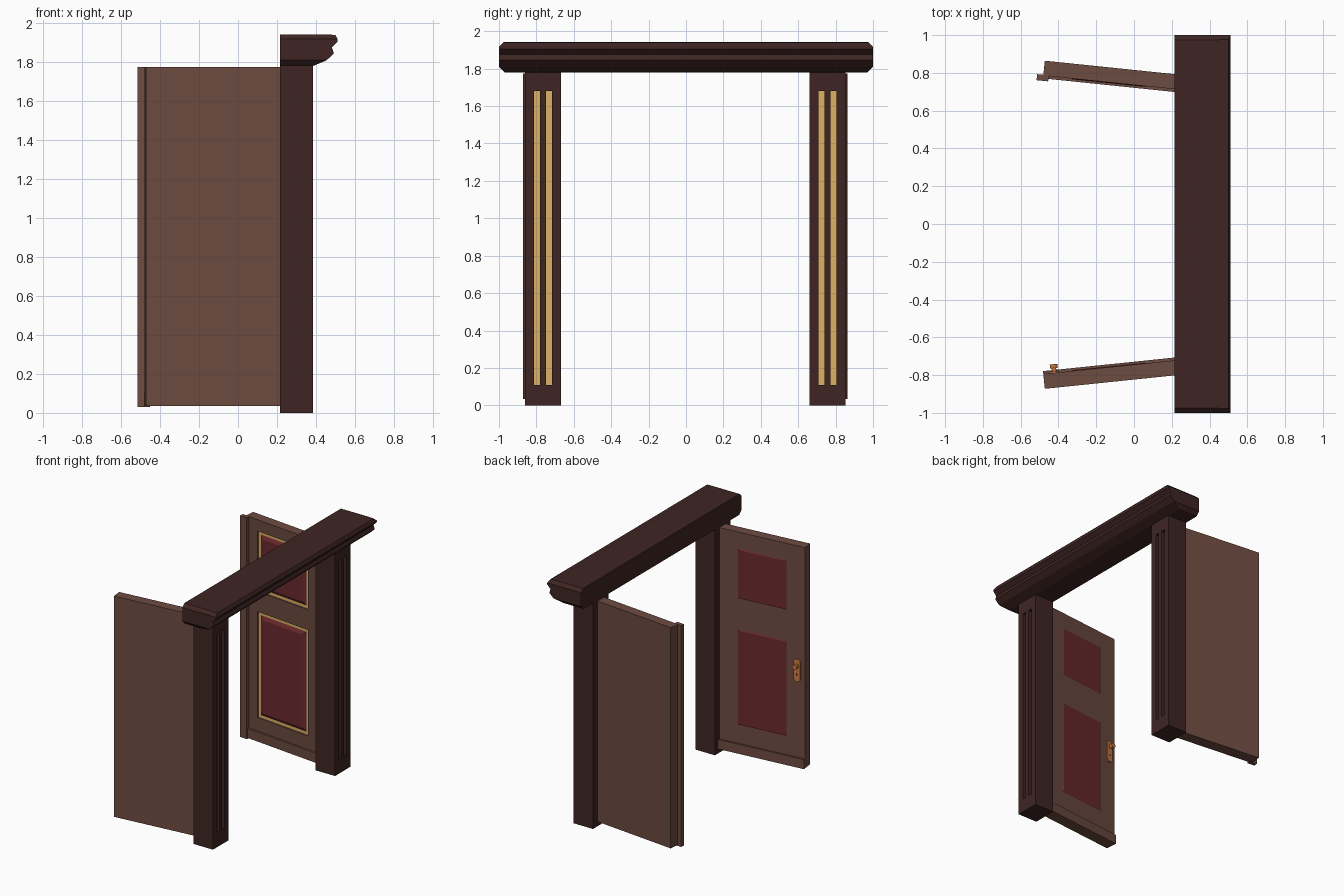
import bpy, bmesh, math
from mathutils import Matrix, Vector

if "Cube" in bpy.data.objects:
    bpy.data.objects.remove(bpy.data.objects["Cube"])

YC = -0.004          # centre line of the doorway
ANGLE = math.radians(-5.9)


def material(name, hexcode):
    m = bpy.data.materials.new(name)
    rgb = [int(hexcode[i:i + 2], 16) / 255 for i in (0, 2, 4)]
    m.diffuse_color = [c / 12.92 if c < 0.04 else ((c + 0.055) / 1.055) ** 2.4 for c in rgb] + [1]
    m.use_nodes = True
    m.node_tree.nodes["Principled BSDF"].inputs["Base Color"].default_value = m.diffuse_color
    return m


DARK = material("dark_wood", "3e2523")
WOOD = material("door_wood", "6d4c41")
RED = material("red_panel", "6c2a2e")
GOLD = material("gold", "dfb264")
COPPER = material("copper", "c87a45")


def finish(name, bm, mat, matrix=None):
    if matrix is not None:
        bm.transform(matrix)
    bmesh.ops.recalc_face_normals(bm, faces=bm.faces)
    me = bpy.data.meshes.new(name)
    bm.to_mesh(me)
    bm.free()
    me.materials.append(mat)
    ob = bpy.data.objects.new(name, me)
    bpy.context.collection.objects.link(ob)
    return ob


def box(name, x, y, z, mat, matrix=None):
    bm = bmesh.new()
    bmesh.ops.create_cube(bm, size=1)
    for v in bm.verts:
        v.co = Vector(r[0] if c < 0 else r[1] for c, r in zip(v.co, (x, y, z)))
    return finish(name, bm, mat, matrix)


def prism(name, points, y0, y1, mat, matrix=None, cuts=()):
    """Extrude an x-z outline along y, optionally trimmed by planes."""
    bm = bmesh.new()
    face = bm.faces.new([bm.verts.new((x, y0, z)) for x, z in points])
    ext = bmesh.ops.extrude_face_region(bm, geom=[face])
    for v in ext["geom"]:
        if isinstance(v, bmesh.types.BMVert):
            v.co.y = y1
    if face.is_valid and len(bm.faces) == len(points) + 1:
        bm.faces.new([bm.verts.new((x, y0, z)) for x, z in points])
        bmesh.ops.remove_doubles(bm, verts=bm.verts, dist=1e-5)
    for co, no in cuts:
        geom = bm.verts[:] + bm.edges[:] + bm.faces[:]
        bmesh.ops.bisect_plane(bm, geom=geom, plane_co=co, plane_no=no, clear_outer=True)
        bmesh.ops.holes_fill(bm, edges=[e for e in bm.edges if e.is_boundary], sides=0)
    return finish(name, bm, mat, matrix)


def carve(ob, cutters):
    for c in cutters:
        mod = ob.modifiers.new("carve", "BOOLEAN")
        mod.operation = "DIFFERENCE"
        mod.solver = "EXACT"
        mod.object = c
        bpy.context.view_layer.objects.active = ob
        bpy.ops.object.modifier_apply(modifier=mod.name)
        bpy.data.objects.remove(c)


def raised_panel(name, x, z, y_back, y_front, slope, mat, matrix):
    """Panel field with sloping borders, facing local -y."""
    bm = bmesh.new()
    bmesh.ops.create_cube(bm, size=1)
    for v in bm.verts:
        front = v.co.y < 0
        d = slope if front else 0
        v.co = Vector((x[0] + d if v.co.x < 0 else x[1] - d,
                       y_front if front else y_back,
                       z[0] + d if v.co.z < 0 else z[1] - d))
    return finish(name, bm, mat, matrix)


def cylinder(name, u, z, r, y0, y1, mat, matrix):
    bm = bmesh.new()
    bmesh.ops.create_cone(bm, cap_ends=True, segments=12, radius1=r, radius2=r, depth=abs(y1 - y0))
    local = Matrix.Translation((-u, (y0 + y1) / 2, z)) @ Matrix.Rotation(math.pi / 2, 4, "X")
    return finish(name, bm, mat, matrix @ local)


# Moulded header with chamfered ends
outline = [(0.215, 1.78), (0.384, 1.78), (0.455, 1.81), (0.492, 1.845), (0.482, 1.877),
           (0.51, 1.905), (0.51, 1.92), (0.50, 1.94), (0.44, 1.943), (0.215, 1.943)]
cuts = [((0, s, z), (0, s, k)) for s in (-1, 1) for z, k in ((1.918, 1), (1.81, -1))]
prism("header", outline, -1, 1, DARK, cuts=cuts)

for s, side in ((-1, "right"), (1, "left")):
    # Fluted pillar with gold strips deep in the flutes
    yc = YC + s * 0.76
    pillar = box(side + "_pillar", (0.215, 0.384), (yc - 0.096, yc + 0.096), (0, 1.78), DARK)
    flutes = []
    for o in (-0.032, 0.032):
        ys = (yc + o - 0.016, yc + o + 0.016)
        flutes.append(box("flute_cutter", (0.354, 0.45), ys, (0.11, 1.68), DARK))
        box(side + "_flute_strip", (0.352, 0.356), ys, (0.11, 1.68), GOLD)
    carve(pillar, flutes)

    # Door leaf: local -x runs to the free edge, local -y faces the doorway
    M = (Matrix.Translation((0, YC, 0)) @ Matrix.Diagonal((1, s, 1, 1))
         @ Matrix.Translation((0.215, 0.718, 0)) @ Matrix.Rotation(ANGLE, 4, "Z"))
    door = box(side + "_door", (-0.699, 0.05), (0, 0.079), (0.035, 1.775), WOOD, M)
    recesses = []
    for z0, z1 in ((0.215, 1.05), (1.21, 1.685)):
        x = (-0.592, -0.112)
        recesses.append(box("recess_cutter", x, (-0.05, 0.016), (z0, z1), WOOD, M))
        box(side + "_gold_border", x, (0.010, 0.018), (z0, z1), GOLD, M)
        raised_panel(side + "_panel", (x[0] + 0.02, x[1] - 0.02), (z0 + 0.02, z1 - 0.02),
                     0.012, -0.004, 0.03, RED, M)
    carve(door, recesses)
    box(side + "_kick_rail", (-0.699, 0.02), (-0.015, 0.002), (0.035, 0.11), WOOD, M)

    if s > 0:
        # Overlapping closing strip on one leaf
        box("closing_strip", (-0.732, -0.67), (-0.028, 0.004), (0.03, 1.775), WOOD, M)
    else:
        # Latch plate, knob and keyhole on the other leaf
        u, za, zb, h, c = 0.64, 0.71, 0.885, 0.026, 0.014
        plate = [(-u + a * h, z) for a, z in ((-0.5, za), (0.5, za), (1, za + c), (1, zb - c),
                                              (0.5, zb), (-0.5, zb), (-1, zb - c), (-1, za + c))]
        prism("latch_plate", plate, -0.01, 0.002, COPPER, M)
        cylinder("knob_neck", u, 0.835, 0.012, -0.03, -0.005, COPPER, M)
        cylinder("knob", u, 0.835, 0.02, -0.046, -0.025, COPPER, M)
        cylinder("keyhole", u, 0.765, 0.007, -0.012, -0.005, DARK, M)
